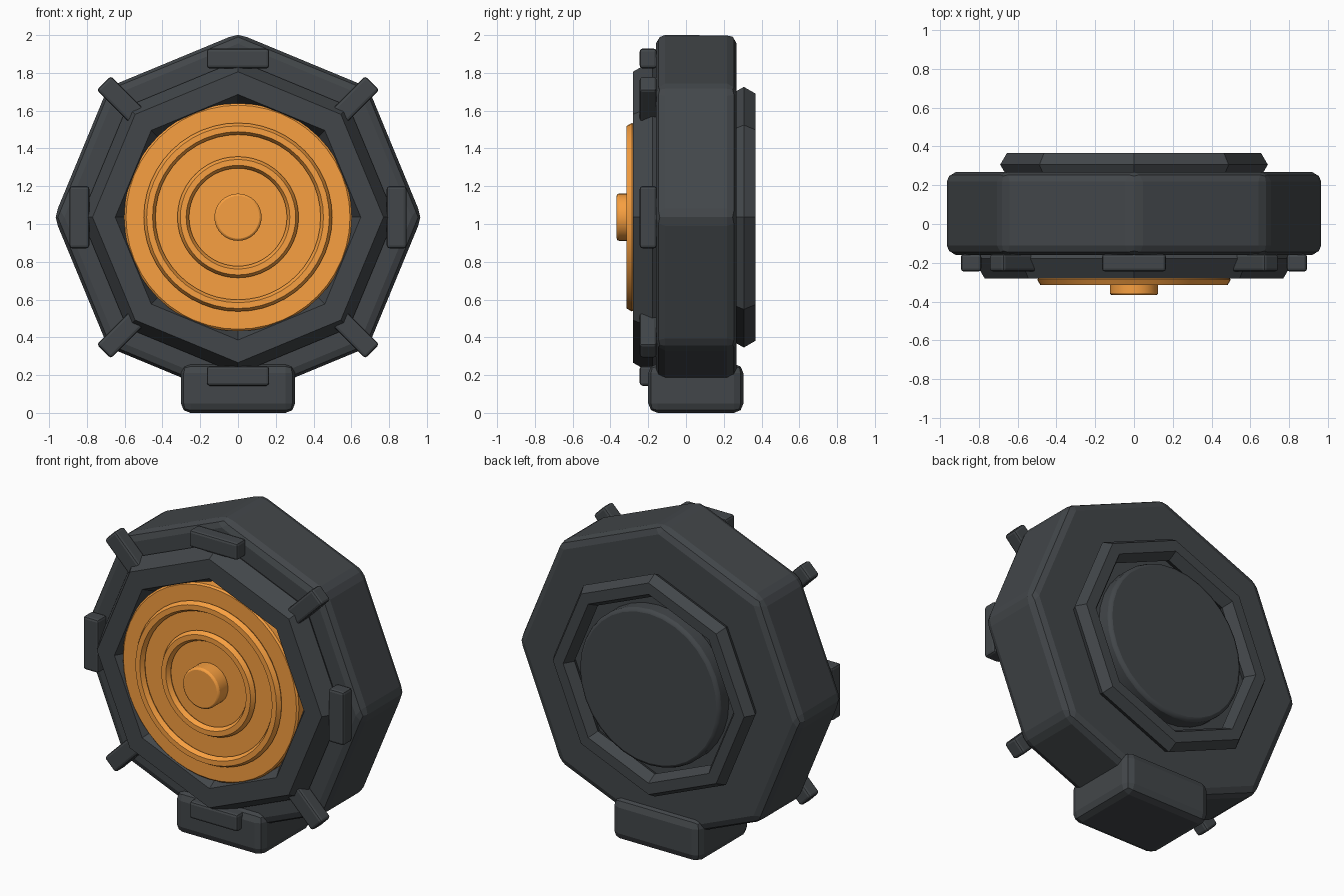
import bpy, math

if "Cube" in bpy.data.objects:
    bpy.data.objects.remove(bpy.data.objects["Cube"])

CZ = 1.036  # height of the drum axis


def material(name, rgb):
    m = bpy.data.materials.new(name)
    m.diffuse_color = (*rgb, 1)
    m.use_nodes = True
    m.node_tree.nodes["Principled BSDF"].inputs["Base Color"].default_value = m.diffuse_color
    return m


DARK = material("dark_grey", (0.055, 0.062, 0.068))
ORANGE = material("orange", (0.94, 0.35, 0.052))


def finish(name, mat, bevel=0, segments=2, smooth=False):
    o = bpy.context.object
    o.name = name
    o.data.materials.append(mat)
    bpy.ops.object.transform_apply(location=False, rotation=True, scale=True)
    if bevel:
        b = o.modifiers.new("bevel", 'BEVEL')
        b.width, b.segments, b.limit_method = bevel, segments, 'ANGLE'
    if smooth:
        bpy.ops.object.shade_smooth_by_angle(angle=math.radians(30))
    return o


def drum(name, r, y0, y1, sides, mat, bevel=0, segments=2, smooth=False):
    bpy.ops.mesh.primitive_cylinder_add(
        vertices=sides, radius=r, depth=y1 - y0,
        location=(0, (y0 + y1) / 2, CZ), rotation=(math.pi / 2, 0, 0))
    return finish(name, mat, bevel, segments, smooth)


def ring(name, major, minor, y, sides, mat, smooth=False):
    bpy.ops.mesh.primitive_torus_add(
        major_radius=major, minor_radius=minor, major_segments=sides,
        minor_segments=6, location=(0, y, CZ), rotation=(math.pi / 2, 0, 0))
    return finish(name, mat, smooth=smooth)


def box(name, loc, size, mat, bevel, segments=2, angle=0):
    bpy.ops.mesh.primitive_cube_add(size=1, location=loc, rotation=(0, angle, 0))
    bpy.context.object.scale = size
    return finish(name, mat, bevel, segments)


# Octagonal housing with its front and back rims
drum("housing", 0.973, -0.16, 0.268, 8, DARK, 0.05)
ring("front_rim", 0.71, 0.12, -0.177, 8, DARK)
ring("back_rim", 0.62, 0.07, 0.306, 8, DARK)
drum("back_plate", 0.482, 0.25, 0.362, 32, DARK, 0.02, smooth=True)

# Orange face with raised rings and a hub
drum("face_disc", 0.603, -0.275, -0.18, 48, ORANGE, 0.01, 1, smooth=True)
ring("outer_face_ring", 0.468, 0.031, -0.287, 48, ORANGE, smooth=True)
ring("inner_face_ring", 0.29, 0.031, -0.287, 48, ORANGE, smooth=True)
drum("hub", 0.125, -0.367, -0.265, 32, ORANGE, 0.012, smooth=True)

# Clamps around the rim: tangential on the axes, radial on the diagonals
for i in range(8):
    a = i * math.pi / 4
    box(f"clamp_{i + 1}",
        (0.84 * math.sin(a), -0.2, CZ + 0.84 * math.cos(a)),
        (0.33, 0.09, 0.105), DARK, 0.015, angle=-a)

# Foot block
box("foot", (0, 0.052, 0.13), (0.604, 0.504, 0.26), DARK, 0.05)
